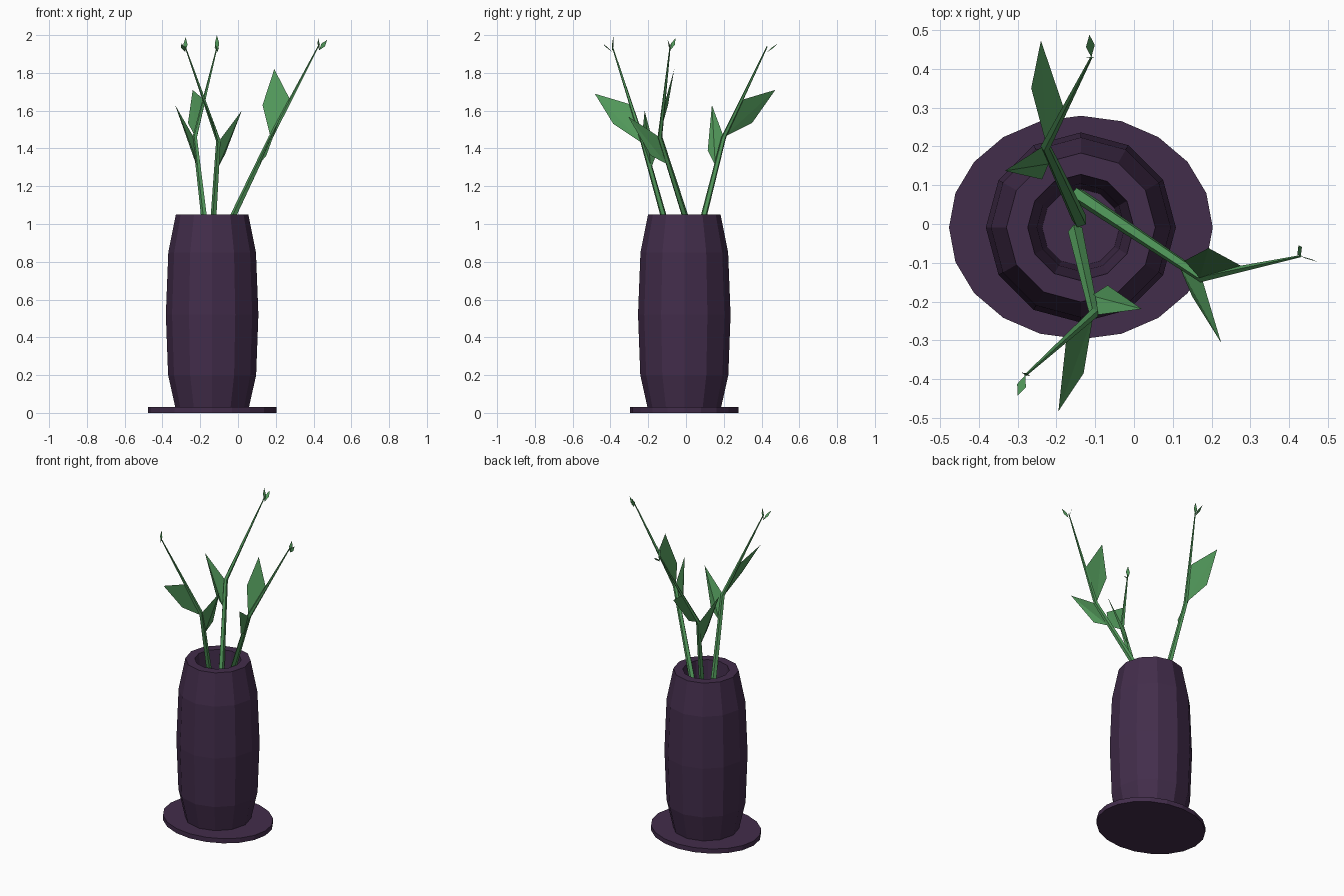
import bpy, bmesh, math
from mathutils import Vector

if "Cube" in bpy.data.objects:
    bpy.data.objects.remove(bpy.data.objects["Cube"])

CX, CY = -0.137, -0.009   # vase axis


def material(name, rgb):
    m = bpy.data.materials.new(name)
    m.diffuse_color = (*rgb, 1)
    m.use_nodes = True
    m.node_tree.nodes["Principled BSDF"].inputs["Base Color"].default_value = m.diffuse_color
    return m


purple = material("dark_purple", (0.055, 0.026, 0.07))
green = material("leaf_green", (0.085, 0.32, 0.105))


def make(name, bm, mat):
    me = bpy.data.meshes.new(name)
    bm.to_mesh(me)
    bm.free()
    ob = bpy.data.objects.new(name, me)
    bpy.context.collection.objects.link(ob)
    me.materials.append(mat)
    return ob


def skin(bm, rings):
    """Bridge a list of vertex rings and close both ends."""
    n = len(rings[0])
    for a, b in zip(rings, rings[1:]):
        for i in range(n):
            j = (i + 1) % n
            bm.faces.new((a[i], a[j], b[j], b[i]))
    bm.faces.new(rings[0][::-1])
    bm.faces.new(rings[-1])
    bmesh.ops.recalc_face_normals(bm, faces=bm.faces)


def lathe(name, profile, sides, stretch=1.0):
    """Turn (radius, z) points around the vase axis."""
    bm = bmesh.new()
    angles = [2 * math.pi * i / sides for i in range(sides)]
    skin(bm, [[bm.verts.new((CX + r * stretch * math.cos(a), CY + r * math.sin(a), z))
               for a in angles] for r, z in profile])
    return make(name, bm, purple)


def stem(name, path, radii, sides=5):
    """Tapered low-poly stalk through a few points."""
    pts = [Vector(p) for p in path]
    bm = bmesh.new()
    rings = []
    for i, (p, r) in enumerate(zip(pts, radii)):
        d = (pts[min(i + 1, len(pts) - 1)] - pts[max(i - 1, 0)]).normalized()
        u = d.cross(Vector((0, 1, 0))).normalized()
        v = d.cross(u)
        rings.append([bm.verts.new(p + r * (math.cos(t) * u + math.sin(t) * v))
                      for t in [2 * math.pi * k / sides for k in range(sides)]])
    skin(bm, rings)
    return make(name, bm, green)


def leaf(name, points):
    bm = bmesh.new()
    v = [bm.verts.new(p) for p in points]
    bm.faces.new((v[0], v[1], v[2]))
    bm.faces.new((v[0], v[2], v[3]))
    return make(name, bm, green)


def bud(name, base, tip):
    """Small kite leaf at the end of a stem."""
    a, b = Vector(base), Vector(tip)
    side = (b - a).cross(Vector((CX, CY, 1.2)) - a).normalized() * 0.012
    mid = a.lerp(b, 0.5)
    return leaf(name, (a, mid + side, b, mid - side))


# Oval foot plate
lathe("foot_plate", [(0.288, 0), (0.288, 0.03)], 20, stretch=0.34 / 0.288)

# Hollow barrel-shaped vase
lathe("vase", [(0.195, 0.03), (0.233, 0.2), (0.245, 0.52), (0.232, 0.85), (0.192, 1.05),
               (0.137, 1.05), (0.113, 0.78), (0.1, 0.5)], 12)

# Each sprig: stem path, lower small leaf, upper large leaf, two bud tips
sprigs = {
    "right": dict(
        path=[(-0.145, 0.075, 0.79), (0.175, -0.138, 1.46), (0.43, -0.083, 1.95)],
        small=[(0.115, -0.105, 1.32), (0.15, -0.187, 1.362), (0.225, -0.307, 1.57), (0.175, -0.14, 1.46)],
        large=[(0.17, -0.14, 1.47), (0.28, -0.11, 1.65), (0.192, -0.062, 1.82), (0.13, -0.095, 1.63)],
        buds=[(0.472, -0.097, 1.975), (0.424, -0.055, 1.985)]),
    "back": dict(
        path=[(-0.14, 0.01, 0.71), (-0.228, 0.2, 1.46), (-0.11, 0.43, 1.94)],
        small=[(-0.22, 0.155, 1.31), (-0.237, 0.115, 1.39), (-0.333, 0.137, 1.63), (-0.235, 0.2, 1.46)],
        large=[(-0.225, 0.2, 1.46), (-0.265, 0.35, 1.535), (-0.24, 0.473, 1.71), (-0.183, 0.305, 1.66)],
        buds=[(-0.115, 0.488, 1.957), (-0.112, 0.428, 2.0)]),
    "front": dict(
        path=[(-0.15, -0.02, 0.69), (-0.103, -0.23, 1.44), (-0.28, -0.39, 1.94)],
        small=[(-0.11, -0.185, 1.29), (-0.068, -0.158, 1.37), (0.02, -0.219, 1.6), (-0.1, -0.235, 1.44)],
        large=[(-0.105, -0.235, 1.43), (-0.13, -0.385, 1.53), (-0.195, -0.483, 1.69), (-0.175, -0.3, 1.635)],
        buds=[(-0.3, -0.443, 1.957), (-0.277, -0.385, 1.99)]),
}

for side, s in sprigs.items():
    stem(side + "_stem", s["path"], (0.02, 0.013, 0.003))
    leaf(side + "_small_leaf", s["small"])
    leaf(side + "_large_leaf", s["large"])
    start = Vector(s["path"][2]) - Vector((0, 0, 0.03))
    for i, tip in enumerate(s["buds"]):
        bud(f"{side}_bud_{i + 1}", start, tip)
